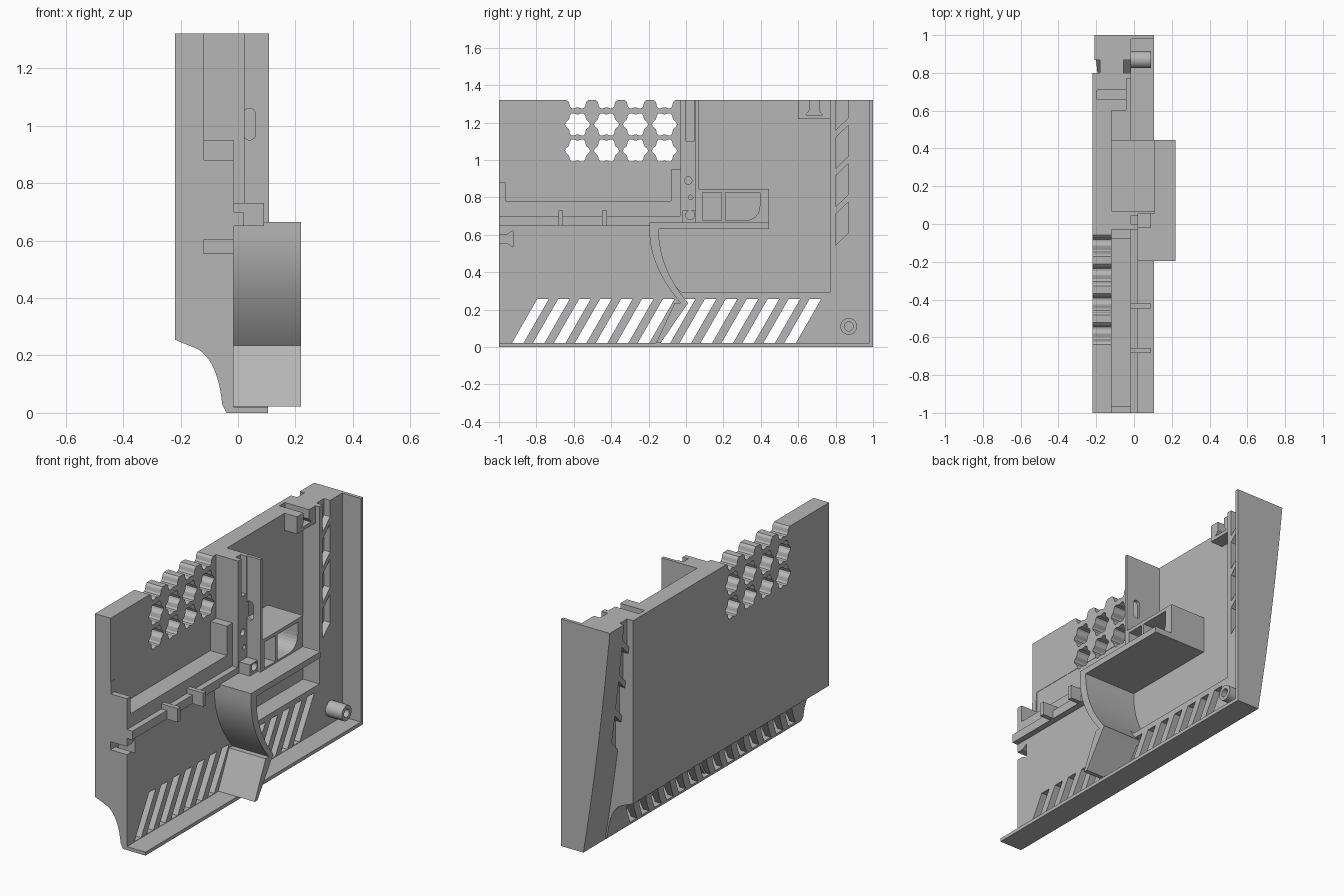
import bpy, bmesh, math
from mathutils import Vector

old = bpy.data.objects.get("Cube")
if old:
    bpy.data.objects.remove(old, do_unlink=True)

grey = bpy.data.materials.new("plain_grey")
grey.use_nodes = True
grey.diffuse_color = (0.47, 0.47, 0.47, 1)
grey.node_tree.nodes["Principled BSDF"].inputs["Base Color"].default_value = (0.47, 0.47, 0.47, 1)


def prism(name, pts, axis, a, b):
    """Extrude a profile: (y, z) points along x, or (x, z) points along y."""
    place = (lambda p, d: (d, p[0], p[1])) if axis == "x" else (lambda p, d: (p[0], d, p[1]))
    bm = bmesh.new()
    face = bm.faces.new([bm.verts.new(place(p, a)) for p in pts])
    ext = bmesh.ops.extrude_face_region(bm, geom=[face])
    shift = Vector((b - a, 0, 0)) if axis == "x" else Vector((0, b - a, 0))
    bmesh.ops.translate(bm, verts=[v for v in ext["geom"] if isinstance(v, bmesh.types.BMVert)], vec=shift)
    bmesh.ops.recalc_face_normals(bm, faces=bm.faces)
    mesh = bpy.data.meshes.new(name)
    bm.to_mesh(mesh)
    bm.free()
    mesh.materials.append(grey)
    ob = bpy.data.objects.new(name, mesh)
    bpy.context.collection.objects.link(ob)
    return ob


def rect(u0, u1, v0, v1):
    return [(u0, v0), (u1, v0), (u1, v1), (u0, v1)]


def box(name, x0, x1, y0, y1, z0, z1):
    return prism(name, rect(y0, y1, z0, z1), "x", x0, x1)


def bend(p0, p1, p2, n=14):
    """Sample a quadratic curve."""
    out = []
    for i in range(n + 1):
        t = i / n
        out.append(tuple((1-t)**2 * a + 2*t*(1-t) * b + t*t * c for a, b, c in zip(p0, p1, p2)))
    return out


def ring(y, z, r, lobes=0, depth=0, n=24):
    pts = []
    for i in range(n):
        t = math.tau * i / n
        k = r + depth * math.cos(lobes * t)
        pts.append((y + k * math.cos(t), z + k * math.sin(t)))
    return pts


def cut(target, cutter):
    mod = target.modifiers.new("cut", "BOOLEAN")
    mod.operation = "DIFFERENCE"
    mod.solver = "EXACT"
    mod.object = cutter
    bpy.context.view_layer.objects.active = target
    bpy.ops.object.modifier_apply(modifier=mod.name)
    bpy.data.objects.remove(cutter, do_unlink=True)


IN, FLOOR, TOP = -0.015, -0.12, 1.32

# Main side wall with the concave underside
under = bend((-0.14, 0.222), (-0.07, 0.18), (-0.055, 0.03), 10)
wall = prism("side_wall", [(-0.22, TOP), (-0.22, 0.255)] + under +
             [(-0.04, 0), (IN, 0), (IN, TOP)], "y", -1, 0.8)

# Recesses on the inner side: upper front, tray, tray notch
cut(wall, box("c", FLOOR, 0.3, -1.1, -0.03, 0.95, 1.5))
cut(wall, box("c", FLOOR - 0.002, 0.3, -0.965, -0.08, 0.78, 1.0))
cut(wall, box("c", FLOOR + 0.002, 0.3, -1.1, -0.95, 0.88, 1.0))

# Large rear recess bounded by the curved guard
guard_in = bend((-0.145, 0.63), (-0.15, 0.43), (0.01, 0.235))
edge = [p for p in guard_in if p[1] > 0.295]
cut(wall, prism("c", [(0.07, 1.5), (0.07, 0.645), (-0.145, 0.645)] + edge +
                [(-0.02, 0.29), (0.77, 0.29), (0.77, 1.5)], "x", FLOOR, 0.3))

# Flower-shaped vents through the wall
for row in (1.05, 1.19, 1.335):
    for i in range(4):
        cut(wall, prism("c", ring(-0.58 + i * 0.155, row, 0.06, 6, 0.007, 36), "x", -0.4, 0.1))

# Slanted slots along the underside
for i in range(14):
    y = -0.93 + i * 0.112
    cut(wall, prism("c", [(y, 0.022), (y + 0.062, 0.022), (y + 0.197, 0.257), (y + 0.135, 0.257)],
                    "x", -0.4, 0.1))

# Keyhole notch in the front end
cut(wall, prism("c", [(-1.1, 0.555), (-0.955, 0.555), (-0.925, 0.535), (-0.925, 0.622),
                      (-0.955, 0.602), (-1.1, 0.602)], "x", FLOOR, 0.1))

# Upper latch block with a matching keyhole
latch = box("upper_latch", FLOOR - 0.01, -0.04, 0.6, 0.78, 1.22, TOP)
for part in (wall, latch):
    cut(part, prism("c", [(0.64, 1.24), (0.73, 1.24), (0.71, 1.265), (0.71, 1.4),
                          (0.66, 1.4), (0.66, 1.265)], "x", -0.195, 0.1))

# Rear strip leaning inward toward the bottom, and the end wall
lean = bend((-0.04, 0), (-0.14, 0.6), (-0.21, TOP), 10)
strip = prism("rear_strip", lean + [(IN, TOP), (IN, 0)], "y", 0.795, 0.99)
prism("rear_end_wall", lean + [(0.105, TOP), (0.105, 0)], "y", 0.98, 1.0)

# Slanted louvres on both faces of the rear strip
for i in range(4):
    z = 0.545 + i * 0.205
    outer = -0.05 - 0.16 * z / TOP
    shape = [(0.8, z), (0.868, z + 0.065), (0.868, z + 0.23), (0.8, z + 0.165)]
    cut(strip, prism("c", shape, "x", IN - 0.04, 0.1))
    cut(strip, prism("c", shape, "x", -0.4, outer + 0.01))

# Bottom plate
box("bottom_plate", -0.04, 0.105, -1, 1, 0, 0.02)

# Rail and its clips
box("rail", IN - 0.02, 0.02, -1, -0.03, 0.65, 0.70)
for y in (-0.67, -0.435):
    box("rail_clip", IN - 0.02, 0.09, y - 0.013, y + 0.013, 0.65, 0.73)

# Upright column with a long groove and small sockets
column = box("column", FLOOR - 0.01, 0.022, -0.03, 0.055, 0.65, TOP)
cut(column, box("c", -0.04, 0.1, 0.0, 0.045, 1.1, 1.5))
cut(column, prism("c", ring(0.012, 0.89, 0.02), "x", 0.0, 0.1))
cut(column, prism("c", ring(0.025, 0.8, 0.012), "x", 0.0, 0.1))
base = box("column_base", IN, 0.09, -0.02, 0.07, 0.65, 0.73)
cut(base, prism("c", ring(0.022, 0.705, 0.024), "x", 0.03, 0.2))

# Partition plate with a pill-shaped opening
partition = box("partition", FLOOR - 0.01, 0.108, 0.052, 0.07, 0.65, TOP)
pill = [(0.04 + 0.022 * math.cos(t), 1.005 + 0.022 * math.sin(t) + (0.033 if math.sin(t) > 0 else -0.033))
        for t in [math.tau * (i + 0.5) / 20 for i in range(20)]]
cut(partition, prism("c", pill, "y", 0.0, 0.2))

# Compartment box with two pockets
bay = box("compartment", FLOOR - 0.01, 0.108, 0.06, 0.445, 0.65, 0.845)
cut(bay, prism("c", rect(0.088, 0.19, 0.675, 0.825), "x", -0.09, 0.3))
cut(bay, prism("c", [(0.21, 0.825), (0.21, 0.675)] +
               bend((0.31, 0.675), (0.395, 0.68), (0.395, 0.76), 8) + [(0.395, 0.825)], "x", -0.09, 0.3))

# Curved guard with its top flange
guard_out = bend((-0.195, 0.62), (-0.195, 0.42), (-0.012, 0.215))
guard = prism("curved_guard", [(0.445, 0.63), (0.445, 0.665), (-0.195, 0.665)] + guard_out +
              guard_in[::-1], "x", FLOOR - 0.005, 0.22)

# Slanted foot joining the guard to the bottom plate
prism("guard_foot", [(-0.06, 0.235), (0.012, 0.235), (-0.01, 0.205), (-0.135, 0.022), (-0.16, 0.022)],
      "x", IN - 0.01, 0.22)

# Screw post
post = prism("screw_post", ring(0.87, 0.11, 0.045), "x", IN - 0.02, 0.09)
cut(post, prism("c", ring(0.87, 0.11, 0.024), "x", 0.0, 0.2))

# Smooth the rounded parts while keeping edges sharp
bpy.ops.object.select_all(action="DESELECT")
for part in (guard, post):
    part.select_set(True)
bpy.context.view_layer.objects.active = guard
bpy.ops.object.shade_smooth_by_angle(angle=math.radians(30))
